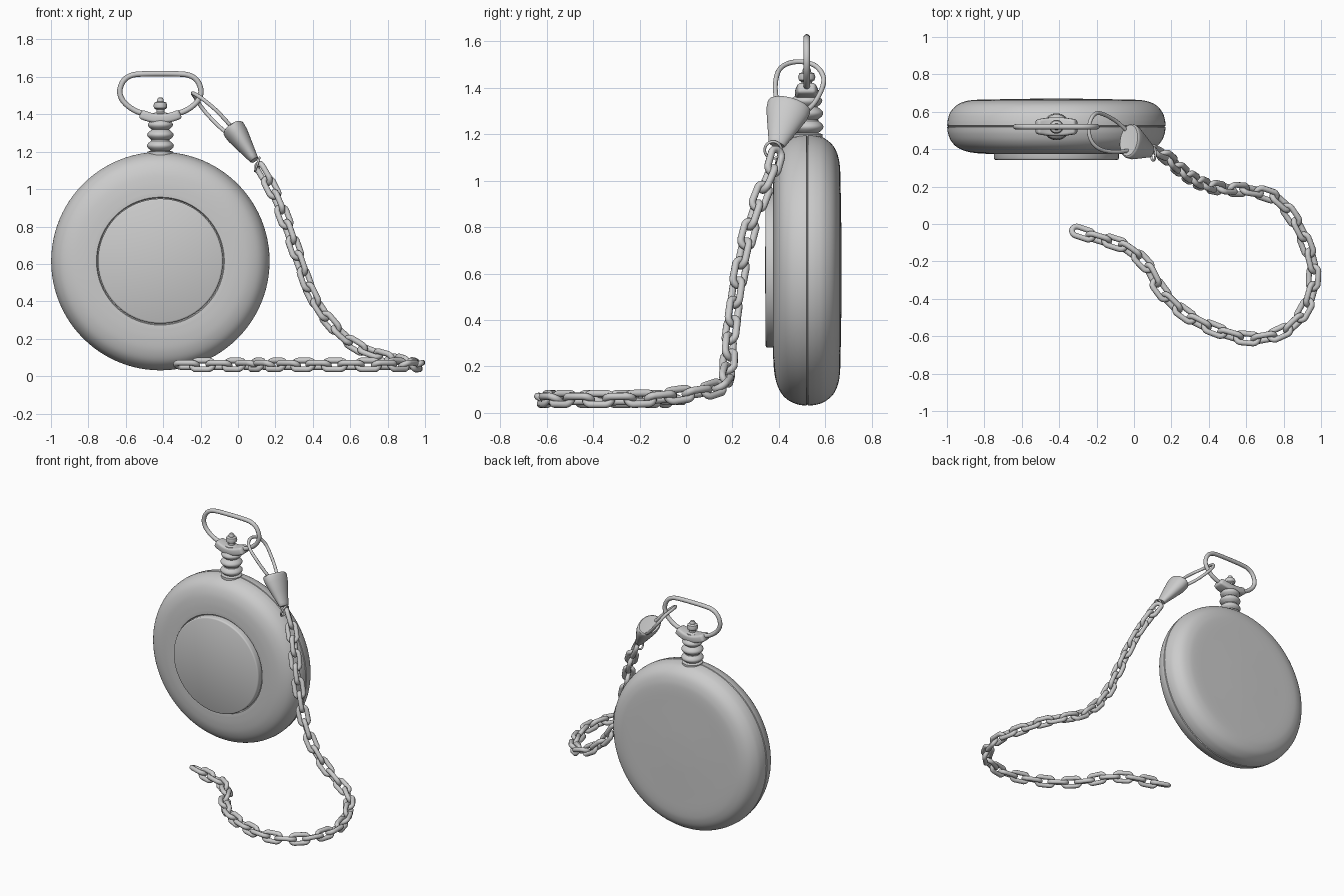
import bpy, math
from mathutils import Vector, Matrix

if "Cube" in bpy.data.objects:
    bpy.data.objects.remove(bpy.data.objects["Cube"])

CX, CY, CZ = -0.415, 0.52, 0.615      # centre of the case


def smooth(pts, n=6, closed=False):
    """Catmull-Rom interpolation through a few points."""
    p = [Vector(q) for q in pts]
    m = len(p)
    get = (lambda i: p[i % m]) if closed else (lambda i: p[max(0, min(m - 1, i))])
    out = []
    for i in range(m if closed else m - 1):
        a, b, c, d = get(i - 1), get(i), get(i + 1), get(i + 2)
        for k in range(n):
            t = k / n
            out.append(0.5 * (2 * b + (c - a) * t + (2 * a - 5 * b + 4 * c - d) * t * t
                              + (3 * b - a - 3 * c + d) * t ** 3))
    if not closed:
        out.append(p[-1].copy())
    return out


def add(name, mesh, angle=40):
    ob = bpy.data.objects.new(name, mesh)
    bpy.context.collection.objects.link(ob)
    bpy.ops.object.select_all(action='DESELECT')
    ob.select_set(True)
    bpy.context.view_layer.objects.active = ob
    bpy.ops.object.shade_smooth_by_angle(angle=math.radians(angle))
    return ob


def lathe(name, profile, matrix, seg=96):
    """Revolve (radius, height) pairs, zero radius at both ends, about local z."""
    inner = profile[1:-1]
    verts = [matrix @ Vector((r * math.cos(2 * math.pi * s / seg),
                              r * math.sin(2 * math.pi * s / seg), h))
             for r, h in inner for s in range(seg)]
    faces = [(i * seg + s, i * seg + (s + 1) % seg,
              (i + 1) * seg + (s + 1) % seg, (i + 1) * seg + s)
             for i in range(len(inner) - 1) for s in range(seg)]
    first, last = len(verts), len(verts) + 1
    verts += [matrix @ Vector((0, 0, profile[0][1])), matrix @ Vector((0, 0, profile[-1][1]))]
    base = (len(inner) - 1) * seg
    for s in range(seg):
        faces.append((first, (s + 1) % seg, s))
        faces.append((last, base + s, base + (s + 1) % seg))
    if matrix.to_3x3().determinant() < 0:
        faces = [f[::-1] for f in faces]
    me = bpy.data.meshes.new(name)
    me.from_pydata(verts, [], faces)
    return add(name, me)


def tube_mesh(name, pts, radius, closed=False, res=4):
    """Round wire along a path, returned as a mesh."""
    cu = bpy.data.curves.new(name, 'CURVE')
    cu.dimensions = '3D'
    cu.bevel_depth, cu.bevel_resolution, cu.use_fill_caps = radius, res, True
    sp = cu.splines.new('POLY')
    sp.points.add(len(pts) - 1)
    for q, v in zip(sp.points, pts):
        q.co = (*v, 1)
    sp.use_cyclic_u = closed
    ob = bpy.data.objects.new(name, cu)
    bpy.context.collection.objects.link(ob)
    me = bpy.data.meshes.new_from_object(ob.evaluated_get(bpy.context.evaluated_depsgraph_get()))
    bpy.data.objects.remove(ob)
    return me


# Case halves and front disc, turned about the y axis (height = y, front to back)
to_y = Matrix.Translation((CX, 0, CZ)) @ Matrix.Rotation(-math.pi / 2, 4, 'X')
front = [(0, .385), (.337, .385), (.342, .376)] + \
    [tuple(v) for v in smooth([(.36, .375), (.42, .378), (.48, .388), (.53, .41),
                               (.562, .443), (.579, .483), (.584, .518)])] + [(.578, .522), (0, .522)]
lathe("case_front", front, to_y)
back = [(0, .522), (.578, .522)] + \
    [tuple(v) for v in smooth([(.584, .526), (.58, .56), (.567, .597), (.535, .634),
                               (.49, .655), (.43, .664), (.3, .667), (.12, .67)])] + [(0, .67)]
lathe("case_back", back, to_y)
lathe("front_disc", [(0, .39), (.334, .39), (.334, .351), (.331, .345), (.325, .342), (0, .341)], to_y)

# Ribbed neck and winding crown
up = Matrix.Translation((CX, CY, 0))
neck = [(0, 1.16), (.068, 1.16), (.068, 1.2)]
for zc, r in ((1.232, .072), (1.290, .071), (1.344, .067)):
    neck += [(r - .022 + .022 * math.sin(math.pi * k / 8), zc - .026 + .052 * k / 8) for k in range(9)]
neck += [(.04, 1.385), (0, 1.385)]
lathe("neck", neck, up, 48)
lathe("crown", [(0, 1.36), (.04, 1.36), (.04, 1.405), (.022, 1.412), (.022, 1.425), (.034, 1.433),
                (.037, 1.447), (.032, 1.462), (.018, 1.468), (.018, 1.478), (.012, 1.488), (0, 1.491)], up, 40)

# Curved saddle that holds the bow
bpy.ops.mesh.primitive_grid_add(x_subdivisions=16, y_subdivisions=1, size=2)
saddle = bpy.context.object
saddle.name = "bow_saddle"
for v in saddle.data.vertices:
    x = v.co.x
    v.co = (CX + .117 * x, CY + v.co.y * (.05 - .012 * x * x), 1.352 + .028 * x * x)
sol = saddle.modifiers.new("thickness", 'SOLIDIFY')
sol.thickness, sol.offset = .05, 1
bev = saddle.modifiers.new("rounding", 'BEVEL')
bev.width, bev.segments = .014, 3
bpy.ops.object.shade_smooth_by_angle(angle=math.radians(40))

# Bow: half outline mirrored to the other side
half = [(.09, 1.405), (.125, 1.415), (.17, 1.442), (.205, 1.48), (.217, 1.525),
        (.2, 1.575), (.16, 1.606), (.09, 1.616)]
outline = [(CX - x, CY, z) for x, z in half] + [(CX + x, CY, z) for x, z in reversed(half)]
add("bow", tube_mesh("bow", smooth(outline), .0145), 60)

# Wire loop hooked through the bow
loop = [(-.01, .40, 1.31), (-.045, .39, 1.345), (-.11, .385, 1.415), (-.18, .40, 1.475), (-.225, .44, 1.505),
        (-.242, .50, 1.512), (-.23, .56, 1.493), (-.2, .592, 1.445), (-.155, .583, 1.39),
        (-.09, .545, 1.325), (-.03, .49, 1.28)]
add("wire_loop", tube_mesh("wire_loop", smooth(loop), .0105), 60)

# Flattened conical clasp
top, tip = Vector((-.028, .447, 1.328)), Vector((.09, .39, 1.152))
axis = (tip - top).normalized()
major = Vector((0, 1, -.1))
major = (major - axis * major.dot(axis)).normalized()
minor = axis.cross(major)
frame = Matrix((major * .095, minor * .062, axis)).transposed().to_4x4()
frame.translation = top
lathe("clasp", [(0, .004), (.9, 0), (.98, .006), (1, .016), (.96, .05), (.72, .12), (.45, .195),
                (.4, .211), (.34, .216), (0, .216)], frame, 48)

# Small thin ring between clasp and chain
ring = [Vector((.103 + .012 * math.sin(a), .375 + .036 * math.cos(a), 1.132 + .036 * math.sin(a)))
        for a in (2 * math.pi * k / 32 for k in range(32))]
add("clasp_ring", tube_mesh("clasp_ring", ring, .006, True), 60)

# Chain path, hanging down and curling along the ground
path = smooth([(.098, .397, 1.145), (.155, .372, 1.05), (.21, .325, .94), (.266, .275, .795),
               (.33, .232, .61), (.395, .205, .435), (.49, .187, .29), (.62, .178, .17),
               (.76, .135, .11), (.86, .016, .085), (.93, -.134, .065), (.96, -.283, .06),
               (.914, -.454, .06), (.807, -.568, .06), (.636, -.613, .06), (.45, -.57, .06),
               (.273, -.48, .06), (.139, -.348, .06), (.075, -.23, .06), (-.048, -.123, .06),
               (-.18, -.08, .06), (-.345, -.025, .06)], 12)
dist = [0]
for a, b in zip(path, path[1:]):
    dist.append(dist[-1] + (b - a).length)


def along(s):
    s = max(0, min(dist[-1], s))
    for i in range(len(path) - 1):
        if dist[i + 1] >= s:
            return path[i].lerp(path[i + 1], (s - dist[i]) / (dist[i + 1] - dist[i]))
    return path[-1]


# One oval link, repeated with alternating twist
LENGTH, WIDTH, WIRE = .148, .086, .0155
w, straight = WIDTH / 2 - WIRE, (LENGTH - WIDTH) / 2
oval = []
for k in range(24):
    a = 2 * math.pi * (k + .5) / 24
    oval.append((w * math.cos(a) + math.copysign(straight, math.cos(a)), w * math.sin(a), 0))
link_mesh = tube_mesh("chain_link", oval, WIRE, True, 3)
link_mesh.shade_smooth()
span = dist[-1] - LENGTH
count = round(span / .0895)
for i in range(count + 1):
    s = LENGTH / 2 + span * i / count
    c = along(s)
    t = (along(s + .05) - along(s - .05)).normalized()
    side = Vector((0, 0, 1)).cross(t).normalized()
    m = Matrix((t, side, t.cross(side))).transposed().to_4x4()
    m = m @ Matrix.Rotation(math.radians(25 if i % 2 == count % 2 else -60), 4, 'X')
    m.translation = c
    link = bpy.data.objects.new("chain_link_%02d" % (i + 1), link_mesh)
    link.matrix_world = m
    bpy.context.collection.objects.link(link)
